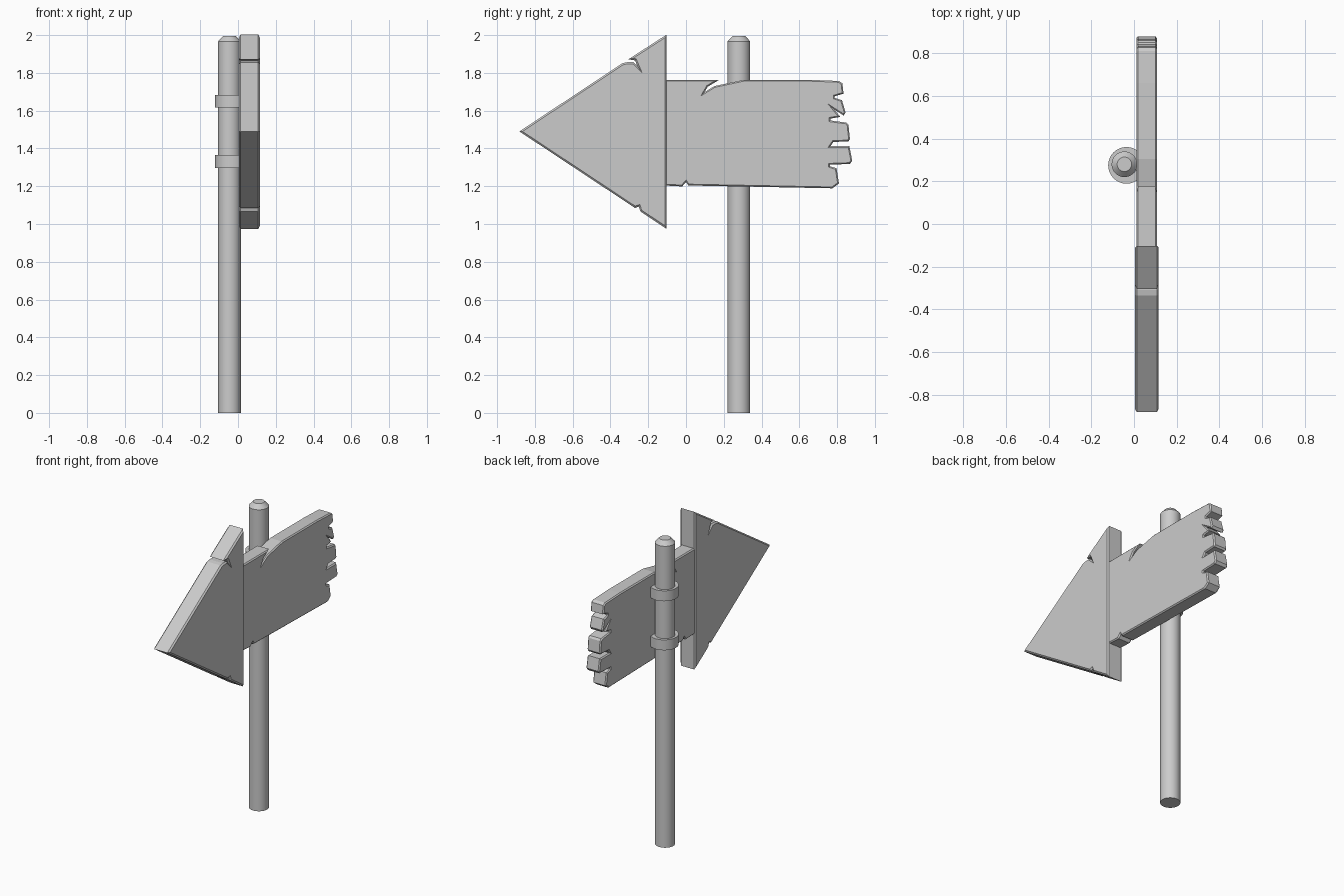
import bpy, bmesh, math

if "Cube" in bpy.data.objects:
    bpy.data.objects.remove(bpy.data.objects["Cube"])


def finish(name, bm):
    bmesh.ops.recalc_face_normals(bm, faces=bm.faces)
    mesh = bpy.data.meshes.new(name)
    bm.to_mesh(mesh)
    bm.free()
    obj = bpy.data.objects.new(name, mesh)
    bpy.context.collection.objects.link(obj)
    return obj


def board(name, outline, x0, x1, bevel):
    """Extrude a (y, z) outline along x and chamfer both face rims."""
    bm = bmesh.new()
    back = bm.faces.new([bm.verts.new((x0, y, z)) for y, z in outline])
    ext = bmesh.ops.extrude_face_region(bm, geom=[back], use_keep_orig=True)
    moved = [v for v in ext["geom"] if isinstance(v, bmesh.types.BMVert)]
    bmesh.ops.translate(bm, verts=moved, vec=(x1 - x0, 0, 0))
    bmesh.ops.recalc_face_normals(bm, faces=bm.faces)
    rims = [e for e in bm.edges if abs(e.verts[0].co.x - e.verts[1].co.x) < 1e-5]
    bmesh.ops.bevel(bm, geom=rims, offset=bevel, segments=1, profile=0.5,
                    affect='EDGES', clamp_overlap=False)
    bmesh.ops.triangulate(bm, faces=[f for f in bm.faces if len(f.verts) > 4])
    return finish(name, bm)


def lathe(name, profile, x, y, closed=False, sides=32):
    """Spin an (r, z) profile around a vertical axis at x, y."""
    bm = bmesh.new()
    rings = [[bm.verts.new((x + r * math.cos(2 * math.pi * i / sides),
                            y + r * math.sin(2 * math.pi * i / sides), z))
              for i in range(sides)] for r, z in profile]
    pairs = list(zip(rings, rings[1:]))
    if closed:
        pairs.append((rings[-1], rings[0]))
    else:
        bm.faces.new(rings[0])
        bm.faces.new(rings[-1])
    for a, b in pairs:
        for i in range(sides):
            j = (i + 1) % sides
            bm.faces.new((a[i], a[j], b[j], b[i]))
    obj = finish(name, bm)
    bpy.ops.object.select_all(action='DESELECT')
    obj.select_set(True)
    bpy.context.view_layer.objects.active = obj
    bpy.ops.object.shade_smooth_by_angle(angle=math.radians(30))
    return obj


# Post with chamfered top
lathe("post", [(0.06, 0), (0.06, 1.967), (0.034, 1.995)], -0.045, 0.28)

# Two straps holding the plank to the post
for label, z in (("lower", 1.33), ("upper", 1.65)):
    lathe(label + "_strap", [(0.05, z - 0.034), (0.086, z - 0.034),
                             (0.086, z + 0.034), (0.05, z + 0.034)],
          -0.035, 0.275, closed=True)

# Arrow head with chipped edges
board("arrow_head", [
    (-0.882, 1.49), (-0.335, 1.852), (-0.31, 1.857), (-0.278, 1.857),
    (-0.258, 1.838), (-0.27, 1.866), (-0.305, 1.872), (-0.102, 2.003),
    (-0.102, 0.974), (-0.242, 1.067), (-0.25, 1.092), (-0.27, 1.085),
], 0.004, 0.116, 0.009)

# Plank with a split on top and a splintered end
board("plank", [
    (-0.115, 1.763), (0.175, 1.763), (0.115, 1.727), (0.098, 1.698),
    (0.15, 1.73), (0.305, 1.763), (0.66, 1.763),
    (0.81, 1.757), (0.828, 1.745), (0.834, 1.69), (0.787, 1.676),
    (0.787, 1.668), (0.826, 1.655), (0.845, 1.59), (0.835, 1.574),
    (0.785, 1.606), (0.817, 1.567), (0.765, 1.558),
    (0.765, 1.548), (0.85, 1.537), (0.86, 1.525), (0.868, 1.45),
    (0.86, 1.438), (0.78, 1.434),
    (0.765, 1.412), (0.865, 1.412), (0.88, 1.335), (0.868, 1.318),
    (0.762, 1.314), (0.762, 1.306), (0.797, 1.295), (0.81, 1.215),
    (0.775, 1.189), (0.012, 1.204), (0.0, 1.222), (-0.02, 1.199),
    (-0.115, 1.204),
], 0.012, 0.107, 0.007)
